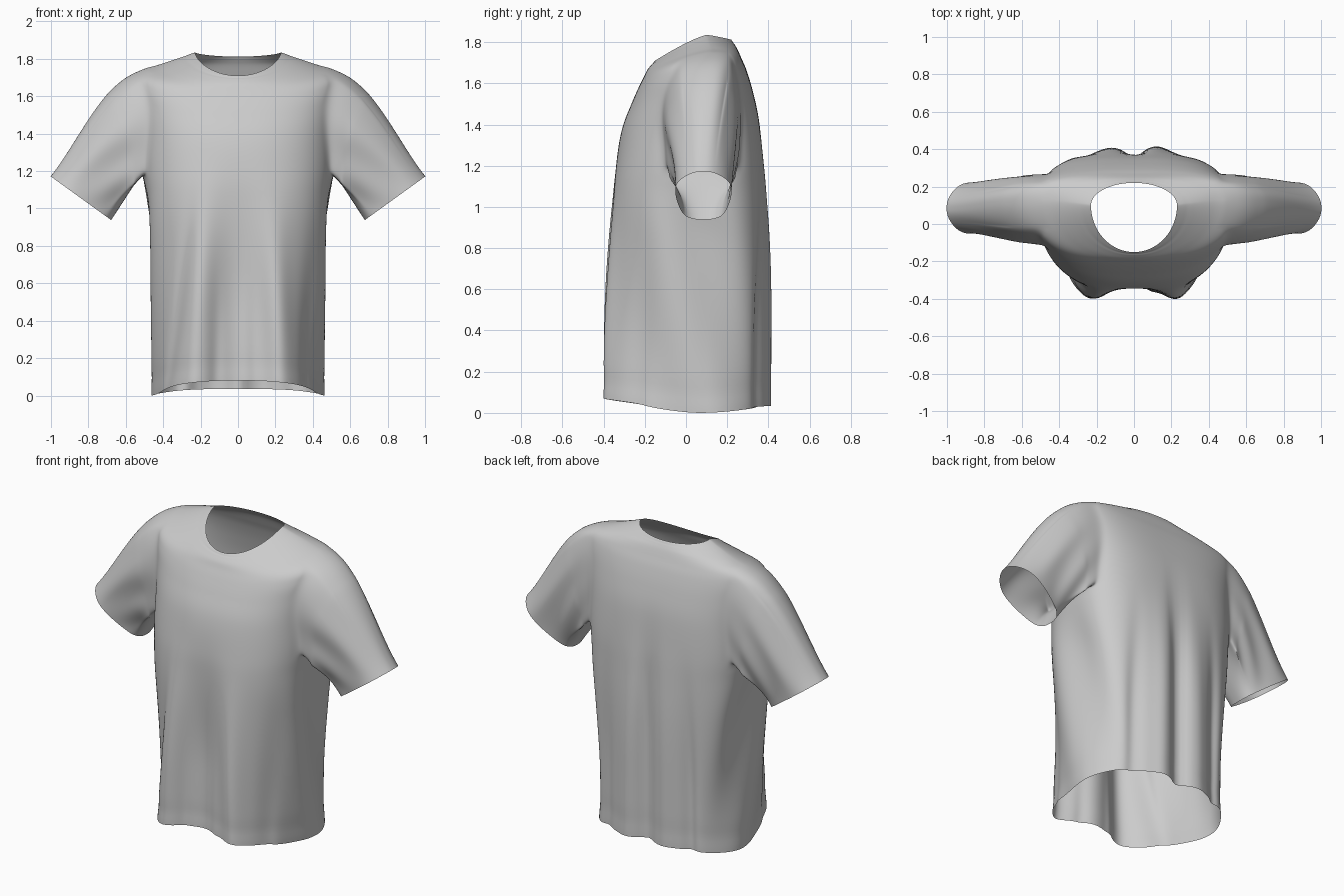
import bpy, bmesh, math
from mathutils import Vector

if "Cube" in bpy.data.objects:
    bpy.data.objects.remove(bpy.data.objects["Cube"])

N, SUB = 144, 6            # columns round the body, rows between key rings
HALF = N // 2
C0, C1 = -12, 15           # armhole columns (front .. back)
R0, R1 = 4 * SUB, 8 * SUB  # armhole rows (underarm .. shoulder)
SLEEVE_ROWS = 22

# body key rings: half width, front y, mid y, back y, front z, side z, back z, roundness
KEYS = [
    (.447, -.405, .06, .393, .08, .00, .035, .82),
    (.448, -.398, .06, .393, .40, .36, .40, .82),
    (.465, -.385, .06, .393, .80, .78, .80, .82),
    (.492, -.365, .06, .385, 1.05, 1.05, 1.05, .82),
    (.510, -.345, .07, .375, 1.20, 1.19, 1.22, .82),
    (.515, -.310, .08, .355, 1.38, 1.36, 1.42, .81),
    (.530, -.265, .095, .325, 1.50, 1.53, 1.56, .80),
    (.550, -.230, .11, .295, 1.58, 1.66, 1.66, .82),
    (.535, -.205, .12, .270, 1.63, 1.732, 1.72, .85),
    (.425, -.188, .12, .250, 1.665, 1.768, 1.765, .90),
    (.320, -.168, .11, .235, 1.69, 1.803, 1.79, .95),
    (.230, -.150, .10, .220, 1.71, 1.835, 1.812, 1.0),
]
# drape folds: side, x at hem, x at chest, width, outward depth, top z
FOLDS = [
    (-1, -.25, -.17, .08, .045, 1.30), (-1, .24, .18, .07, .045, 1.20),
    (-1, .00, .00, .14, -.080, 1.35), (-1, -.39, -.20, .035, -.040, 1.25),
    (-1, .09, .06, .03, .012, .90), (-1, -.12, -.10, .03, -.015, .85),
    (-1, .37, .45, .04, -.035, 1.25),
    (1, .00, .00, .035, -.050, 1.55), (1, .13, .11, .06, .025, 1.40),
    (1, -.13, -.12, .06, .018, 1.40), (1, -.28, -.25, .04, -.030, 1.30),
    (1, .30, .27, .05, -.030, 1.30),
]


def smooth01(v):
    v = max(0.0, min(1.0, v))
    return v * v * (3 - 2 * v)


def key_at(row):
    """Catmull-Rom interpolation of the key rings."""
    i = min(row // SUB, len(KEYS) - 2)
    t = row / SUB - i
    p = [KEYS[max(0, min(len(KEYS) - 1, i + k))] for k in (-1, 0, 1, 2)]
    return [.5 * (2 * b + (c - a) * t + (2 * a - 5 * b + 4 * c - d) * t * t
                  + (3 * b - a - 3 * c + d) * t ** 3) for a, b, c, d in zip(*p)]


def body_point(row, col):
    a, yf, ym, yb, zf, zs, zb, p = key_at(row)
    # squeeze columns at underarm and shoulder so the armhole is oval
    squeeze = max(.6 * math.exp(-((row - R0) / 8) ** 2), .45 * math.exp(-((row - R1) / 6) ** 2))
    t = 2 * math.pi * col / N
    base = math.pi * round(t / math.pi)
    d = t - base
    t = base + d * (1 - squeeze * math.exp(-(d / .7) ** 2))
    c, s = math.cos(t), math.sin(t)
    side = 1 if s > 0 else -1
    if side > 0:  # the back is squarer than the front
        p *= .80 + .20 * smooth01((row - R1) / (3 * SUB))
    x = math.copysign(a * abs(c) ** p, c)
    y = ym + ((yb - ym) if s > 0 else (yf - ym)) * abs(s) ** p
    z = zs + ((zb if s > 0 else zf) - zs) * abs(s) ** 1.25
    # vertical folds on front and back
    for fs, x0, x1, w, depth, top in FOLDS:
        if fs == side:
            fx = x0 + (x1 - x0) * z / 1.4
            y += side * depth * abs(s) * smooth01((top - z) / .9) * math.exp(-((x - fx) / w) ** 2)
    # slanting folds down the sides
    x += .018 * c * abs(c) * math.sin(13 * y + 4 * z) * smooth01((1.25 - z) / .4)
    # stitch lines at hem and collar
    if row in (2, (len(KEYS) - 1) * SUB - 4):
        x, y = x * .992, ym + (y - ym) * .992
    return Vector((x, y, z))


bm = bmesh.new()
rows = (len(KEYS) - 1) * SUB + 1


def in_hole(r, c, pad):
    """True inside an armhole; pad=1 tests vertices, pad=0 faces."""
    if not (R0 + pad <= r < R1):
        return False
    k = c if c < HALF // 2 else c - N
    m = HALF - c - (0 if pad else 1)
    return C0 + pad <= k < C1 or C0 + pad <= m < C1


# body tube with two armholes
grid = [[None if in_hole(r, c, 1) else bm.verts.new(body_point(r, c))
         for c in range(N)] for r in range(rows)]
for r in range(rows - 1):
    for c in range(N):
        if not in_hole(r, c, 0):
            d = (c + 1) % N
            bm.faces.new((grid[r][c], grid[r][d], grid[r + 1][d], grid[r + 1][c]))

relax = set()


def add_sleeve(s):
    def at(r, k):
        return grid[r][(k if s > 0 else HALF - k) % N]
    # armhole loop: top middle, down the front, underarm, up the back
    front = ([at(R1, k) for k in range(1, C0, -1)] + [at(r, C0) for r in range(R1, R0, -1)]
             + [at(R0, k) for k in range(C0, 1)])
    back = ([at(R0, k) for k in range(1, C1)] + [at(r, C1) for r in range(R0, R1)]
            + [at(R1, k) for k in range(C1, 1, -1)])
    loop = front + back
    angles = []
    for part, end, start in ((front, back[0], 0), (back, front[0], math.pi)):
        pts = [v.co for v in part] + [end.co]
        seg = [(pts[i + 1] - pts[i]).length for i in range(len(part))]
        run = 0
        for length in seg:
            angles.append(start + math.pi * run / sum(seg))
            run += length
    prev = loop
    n = len(loop)
    for j in range(1, SLEEVE_ROWS + 1):
        t = j / SLEEVE_ROWS
        h00, h10 = 2 * t**3 - 3 * t**2 + 1, t**3 - 2 * t**2 + t
        h01, h11 = 3 * t**2 - 2 * t**3, t**3 - t**2
        ring = []
        for v, ang in zip(loop, angles):
            up = math.cos(ang)
            w = (up + 1) / 2
            out = math.copysign(abs(math.sin(ang)) ** .85, -math.sin(ang))
            v_up = math.copysign(abs(up) ** .9, up)
            end = Vector((s * (.84 + .162 * v_up), .085 + .135 * out + .006 * math.sin(4 * ang),
                          1.055 + .117 * v_up))
            t0 = Vector((s * (.15 + .40 * w), .04 * max(out, 0), -.20 + .06 * w))
            t1 = Vector((s * (.20 + .20 * w), 0, -.30 - .18 * w))
            p = h00 * v.co + h10 * t0 + h01 * end + h11 * t1
            # creases radiating from the underarm
            env = math.sin(math.pi * t) * (1 - .75 * w)
            p.y += .010 * env * math.sin(7 * ang + 5 * t) * abs(out)
            ring.append(bm.verts.new(p))
        for i in range(n):
            k = (i + 1) % n
            bm.faces.new((prev[i], prev[k], ring[k], ring[i]))
        if j < 5:
            relax.update(ring)
        prev = ring
    relax.update(loop)


for sign in (1, -1):
    add_sleeve(sign)

# soften the armhole seams
for v in list(relax):
    for e in v.link_edges:
        o = e.other_vert(v)
        relax.add(o)
        relax.update(f.other_vert(o) for f in o.link_edges)
soft = [v for v in relax if not v.is_boundary]
for _ in range(8):
    bmesh.ops.smooth_vert(bm, verts=soft, factor=.5, use_axis_x=True, use_axis_y=True, use_axis_z=True)
bmesh.ops.recalc_face_normals(bm, faces=bm.faces)

mesh = bpy.data.meshes.new("shirt")
bm.to_mesh(mesh)
bm.free()
for f in mesh.polygons:
    f.use_smooth = True
shirt = bpy.data.objects.new("shirt", mesh)
bpy.context.collection.objects.link(shirt)
sub = shirt.modifiers.new("smooth", 'SUBSURF')
sub.levels = sub.render_levels = 1
